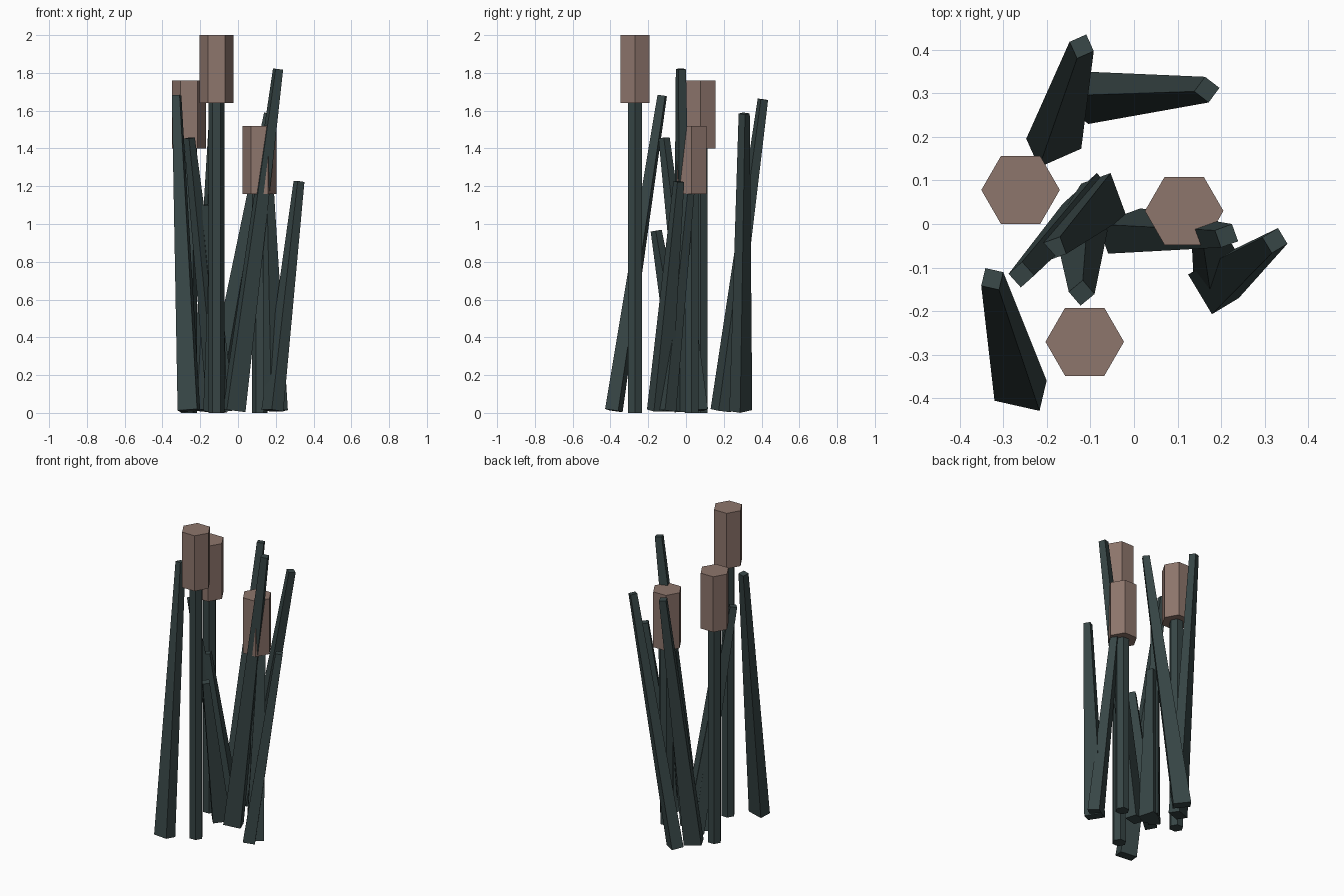
import bpy, bmesh
from math import radians
from mathutils import Vector, Matrix

cube = bpy.data.objects.get("Cube")
if cube:
    bpy.data.objects.remove(cube, do_unlink=True)


def make_material(name, color):
    mat = bpy.data.materials.new(name)
    mat.use_nodes = True
    mat.diffuse_color = color
    mat.node_tree.nodes["Principled BSDF"].inputs["Base Color"].default_value = color
    return mat


green = make_material("dark reed green", (0.038, 0.06, 0.06, 1))
brown = make_material("dusty brown", (0.27, 0.18, 0.15, 1))


def add_object(name, bm, mat):
    bmesh.ops.recalc_face_normals(bm, faces=bm.faces)
    mesh = bpy.data.meshes.new(name)
    bm.to_mesh(mesh)
    bm.free()
    mesh.materials.append(mat)
    obj = bpy.data.objects.new(name, mesh)
    bpy.context.collection.objects.link(obj)


def hex_prism(name, x, y, bottom, top, radius, mat):
    bm = bmesh.new()
    bmesh.ops.create_cone(bm, cap_ends=True, segments=6, radius1=radius, radius2=radius,
                          depth=top - bottom)
    # Turn the prism so that two corners point along x
    corner = max(bm.verts, key=lambda v: v.co.x).co
    if abs(corner.y) > radius * 0.1:
        bmesh.ops.rotate(bm, verts=bm.verts, matrix=Matrix.Rotation(radians(30), 3, 'Z'))
    bmesh.ops.translate(bm, verts=bm.verts, vec=(x, y, (bottom + top) / 2))
    add_object(name, bm, mat)


def leaf(name, base, tip, angle):
    """Tapered four-sided blade, cut square to its leaning axis."""
    start, end = Vector((*base, 0.012)), Vector(tip)
    lean = Vector((0, 0, 1)).rotation_difference(end - start).to_matrix()
    frame = lean @ Matrix.Rotation(radians(angle), 3, 'Z')
    bm = bmesh.new()
    rings = []
    for centre, w, d in ((start, 0.053, 0.036), (end, 0.021, 0.021)):
        rings.append([bm.verts.new(centre + frame @ Vector((sx * w, sy * d, 0)))
                      for sx, sy in ((-1, -1), (1, -1), (1, 1), (-1, 1))])
    low, high = rings
    bm.faces.new(low[::-1])
    bm.faces.new(high)
    for i in range(4):
        j = (i + 1) % 4
        bm.faces.new((low[i], low[j], high[j], high[i]))
    add_object(name, bm, green)


# Upright stems with their seed heads
for label, x, y, head in (("left", 0.115, 0.03, 1.16),
                          ("front", -0.113, -0.27, 1.64),
                          ("right", -0.26, 0.078, 1.40)):
    hex_prism(label + "_stem", x, y, 0, head + 0.02, 0.042, green)
    hex_prism(label + "_seed_head", x, y, head, head + 0.36, 0.09, brown)

# Leaning leaves: base, tip, turn about the axis
leaves = (
    ((-0.184, 0.184), (-0.12, 0.407, 1.66), 24),
    ((-0.125, 0.29), (0.167, 0.308, 1.585), -37),
    ((-0.022, -0.016), (0.212, -0.027, 1.82), 20),
    ((0.182, -0.143), (0.323, -0.038, 1.225), -59),
    ((0.2, -0.112), (0.158, 0.02, 1.22), 35),
    ((-0.1, 0.055), (-0.258, -0.116, 1.455), 42),
    ((-0.12, 0.0), (-0.12, -0.158, 0.965), 40),
    ((-0.26, -0.382), (-0.325, -0.126, 1.68), -13),
    ((-0.069, 0.055), (-0.182, -0.056, 1.1), -70),
)
for number, (base, tip, angle) in enumerate(leaves, 1):
    leaf(f"leaf_{number}", base, tip, angle)
